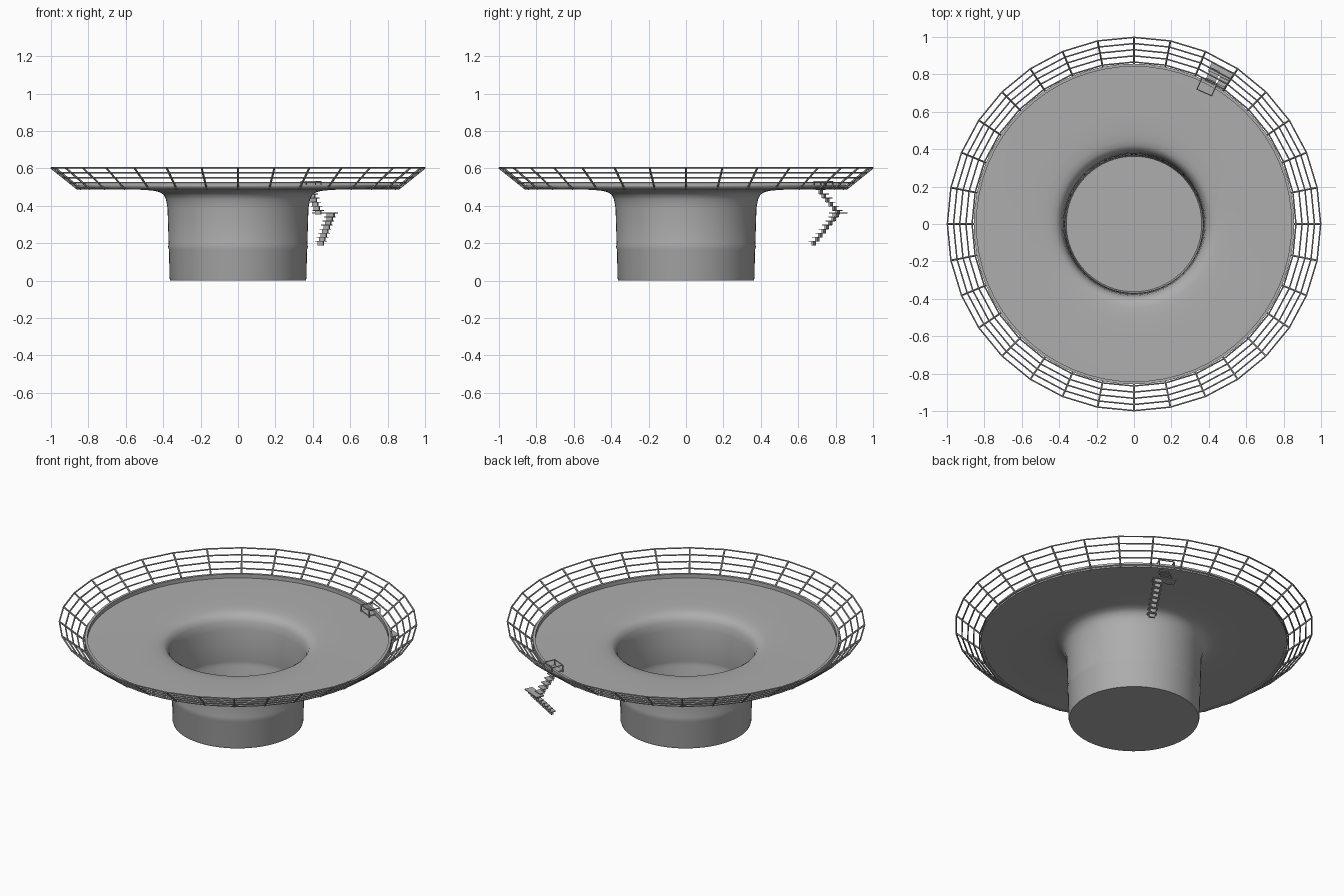
import bpy, bmesh, math
from mathutils import Vector, Matrix

if "Cube" in bpy.data.objects:
    bpy.data.objects.remove(bpy.data.objects["Cube"])

grey = bpy.data.materials.new("dark_grey")
grey.diffuse_color = (0.42, 0.42, 0.42, 1)
grey.use_nodes = True
grey.node_tree.nodes["Principled BSDF"].inputs["Base Color"].default_value = grey.diffuse_color

def make_object(name, bm, smooth=False):
    me = bpy.data.meshes.new(name)
    bm.to_mesh(me)
    bm.free()
    me.materials.append(grey)
    ob = bpy.data.objects.new(name, me)
    bpy.context.collection.objects.link(ob)
    if smooth:
        bpy.context.view_layer.objects.active = ob
        ob.select_set(True)
        bpy.ops.object.shade_smooth_by_angle(angle=math.radians(35))
        ob.select_set(False)
    return ob

def lathe(name, profile, segs=64, closed=False):
    bm = bmesh.new()
    vs = [bm.verts.new((r, 0, z)) for r, z in profile]
    es = [bm.edges.new(p) for p in zip(vs, vs[1:])]
    if closed:
        es.append(bm.edges.new((vs[-1], vs[0])))
    bmesh.ops.spin(bm, geom=vs + es, cent=(0, 0, 0), axis=(0, 0, 1),
                   angle=2 * math.pi, steps=segs, use_duplicate=False)
    bmesh.ops.remove_doubles(bm, verts=bm.verts, dist=1e-5)
    bmesh.ops.recalc_face_normals(bm, faces=bm.faces)
    return make_object(name, bm, True)

def bar(bm, a, b, r, sides=6):
    a, b = Vector(a), Vector(b)
    d = b - a
    m = Matrix.Translation((a + b) / 2) @ d.to_track_quat('Z', 'Y').to_matrix().to_4x4()
    bmesh.ops.create_cone(bm, cap_ends=True, segments=sides, radius1=r, radius2=r,
                          depth=d.length, matrix=m)

def polar(r, a, z):
    return (r * math.cos(a), r * math.sin(a), z)

# Hollow column flaring into a broad round deck (one thin shell)
lathe("column_and_deck", [
    (0, 0), (0.362, 0), (0.366, 0.012), (0.369, 0.165), (0.374, 0.180), (0.371, 0.195),
    (0.374, 0.30), (0.377, 0.39), (0.385, 0.434), (0.399, 0.460), (0.42, 0.473),
    (0.45, 0.480), (0.50, 0.485), (0.60, 0.488), (0.855, 0.490)])

# Raised lip around the deck
lathe("deck_lip", [(0.842, 0.487), (0.857, 0.487), (0.857, 0.514), (0.842, 0.514)], closed=True)

# Sloping safety railing, 32 posts and five polygonal rails
N = 32
bm = bmesh.new()
for i in range(N):
    a, b = 2 * math.pi * i / N, 2 * math.pi * (i + 1) / N
    bar(bm, polar(0.855, a, 0.488), polar(0.998, a, 0.603), 0.0055)
    for k in range(5):
        r, z = 0.866 + 0.033 * k, 0.496 + 0.0268 * k
        bar(bm, polar(r, a, z), polar(r, b, z), 0.0045)
make_object("railing", bm)

# Staircase frame: u runs outward, v runs across, from a base point
ang = math.radians(66)
frame = Matrix.Translation((0.39, 0.735, 0)) @ Matrix.Rotation(ang, 4, 'Z')

def box(bm, u, v, z, su, sv, sz):
    m = frame @ Matrix.Translation((u, v, z)) @ Matrix.Diagonal((su, sv, sz, 1))
    bmesh.ops.create_cube(bm, size=1, matrix=m)

def flight(name, u0, u1, z0, z1, v, n):
    bm = bmesh.new()
    for i in range(n):
        t = i / (n - 1)
        u, z = u0 + (u1 - u0) * t, z0 + (z1 - z0) * t
        box(bm, u, v, z, 0.034, 0.054, 0.004)
        box(bm, u, v, z - 0.011, 0.012, 0.032, 0.022)
    make_object(name, bm)

flight("upper_stairs", -0.015, 0.085, 0.485, 0.375, -0.005, 6)
flight("lower_stairs", 0.09, -0.026, 0.34, 0.21, -0.07, 7)

# Landing between the flights
bm = bmesh.new()
box(bm, 0.102, -0.036, 0.362, 0.05, 0.13, 0.006)
box(bm, 0.102, -0.07, 0.350, 0.02, 0.04, 0.02)
make_object("stair_landing", bm)

# Small guard frame and plate around the top of the stairs
bm = bmesh.new()
box(bm, -0.01, 0, 0.496, 0.05, 0.085, 0.006)
corners = [(-0.035, 0.043), (0.035, 0.043), (0.035, -0.043), (-0.035, -0.043)]
for i, (u, v) in enumerate(corners):
    p = frame @ Vector((u, v, 0.53))
    q = corners[(i + 1) % 4]
    bar(bm, frame @ Vector((u, v, 0.488)), p, 0.0035)
    bar(bm, p, frame @ Vector((q[0], q[1], 0.53)), 0.0035)
make_object("stair_guard", bm)
